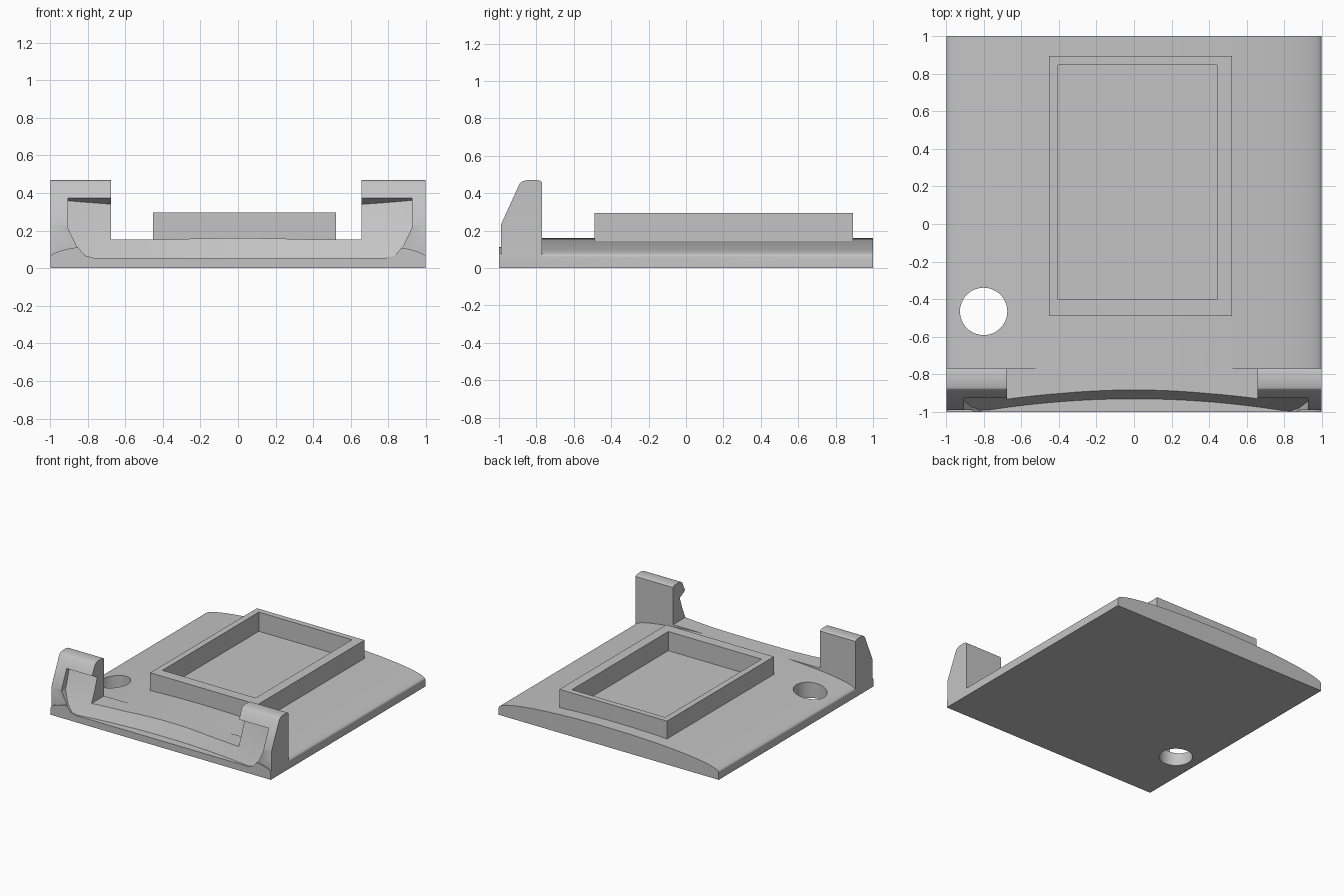
import bpy, bmesh, math

cube = bpy.data.objects.get("Cube")
if cube:
    bpy.data.objects.remove(cube, do_unlink=True)

grey = bpy.data.materials.new("plain grey")
grey.use_nodes = True
grey.diffuse_color = (0.55, 0.55, 0.55, 1)
grey.node_tree.nodes["Principled BSDF"].inputs["Base Color"].default_value = (0.55, 0.55, 0.55, 1)

HALF_X = 0.997


def loft(name, rings):
    """Closed solid through a row of matching rings of points."""
    bm = bmesh.new()
    rows = [[bm.verts.new(p) for p in ring] for ring in rings]
    n = len(rows[0])
    for a, b in zip(rows, rows[1:]):
        for i in range(n):
            j = (i + 1) % n
            bm.faces.new((a[i], a[j], b[j], b[i]))
    bm.faces.new(rows[0])
    bm.faces.new(rows[-1])
    bmesh.ops.recalc_face_normals(bm, faces=bm.faces)
    mesh = bpy.data.meshes.new(name)
    bm.to_mesh(mesh)
    bm.free()
    mesh.materials.append(grey)
    obj = bpy.data.objects.new(name, mesh)
    bpy.context.collection.objects.link(obj)
    return obj


def box(name, x0, x1, y0, y1, z0, z1):
    corners = [(x0, y0), (x1, y0), (x1, y1), (x0, y1)]
    return loft(name, [[(x, y, z) for x, y in corners] for z in (z0, z1)])


def combine(target, other, operation):
    """Apply a boolean and remove the second solid."""
    bpy.context.view_layer.objects.active = target
    mod = target.modifiers.new("cut", "BOOLEAN")
    mod.operation = operation
    mod.solver = "EXACT"
    mod.object = other
    bpy.ops.object.modifier_apply(modifier=mod.name)
    bpy.data.objects.remove(other, do_unlink=True)


# Base plate with a gently domed top
STEPS = 64
dome = [(HALF_X * math.cos(math.pi * i / STEPS), 0.06 + 0.1 * math.sin(math.pi * i / STEPS))
        for i in range(STEPS + 1)]
section = [(-HALF_X, 0), (HALF_X, 0)] + dome
base = loft("base_plate", [[(x, y, z) for x, z in section] for y in (-1, 1)])

# Front clips: one block along the front edge, opened in the middle
side = [(-0.99, 0.03), (-0.99, 0.23), (-0.89, 0.45), (-0.875, 0.463), (-0.85, 0.47),
        (-0.8, 0.47), (-0.78, 0.466), (-0.77, 0.458), (-0.77, 0.03)]
clips = loft("front_clips", [[(x, y, z) for y, z in side] for x in (-HALF_X, HALF_X)])
combine(clips, box("gap", -0.675, 0.656, -1.2, -0.5, 0.153, 0.8), "DIFFERENCE")
combine(base, clips, "UNION")

# Curved, leaning recess that cuts the front edge and hooks under the clips
rings = []
for i in range(41):
    x = -0.905 + 1.83 * i / 40
    bow = -x * x / 10
    edge = max(0, abs(x - 0.01) - 0.79) / 0.125
    floor = 0.055 + 0.16 * edge ** 2
    wall = [(-0.93 + 0.45 * (z - 0.055) + bow, z)
            for z in (floor, floor + 0.03, 0.24)]
    inner = -0.812 + bow
    ceiling = lambda y: 0.375 - 0.5 * (y + 0.926)
    ring = [(-1.2, floor)] + wall + [(inner, ceiling(inner)), (-1.2, ceiling(-1.2))]
    rings.append([(x, y, z) for y, z in ring])
combine(base, loft("recess", rings), "DIFFERENCE")

# Round hole through the plate
circle = [(-0.8 + 0.126 * math.cos(math.tau * i / 48), -0.465 + 0.126 * math.sin(math.tau * i / 48))
          for i in range(48)]
combine(base, loft("hole", [[(x, y, z) for x, y in circle] for z in (-0.1, 0.5)]), "DIFFERENCE")

# Raised rectangular frame with a flat-floored pocket
combine(base, box("raised_frame", -0.453, 0.522, -0.49, 0.893, 0.05, 0.295), "UNION")
combine(base, box("pocket", -0.403, 0.442, -0.402, 0.845, 0.138, 0.5), "DIFFERENCE")

# Smooth the dome, hole and recess, keep the corners crisp
bpy.ops.object.select_all(action="DESELECT")
base.name = "mounting_plate"
base.select_set(True)
bpy.context.view_layer.objects.active = base
bpy.ops.object.shade_smooth_by_angle(angle=math.radians(25))
